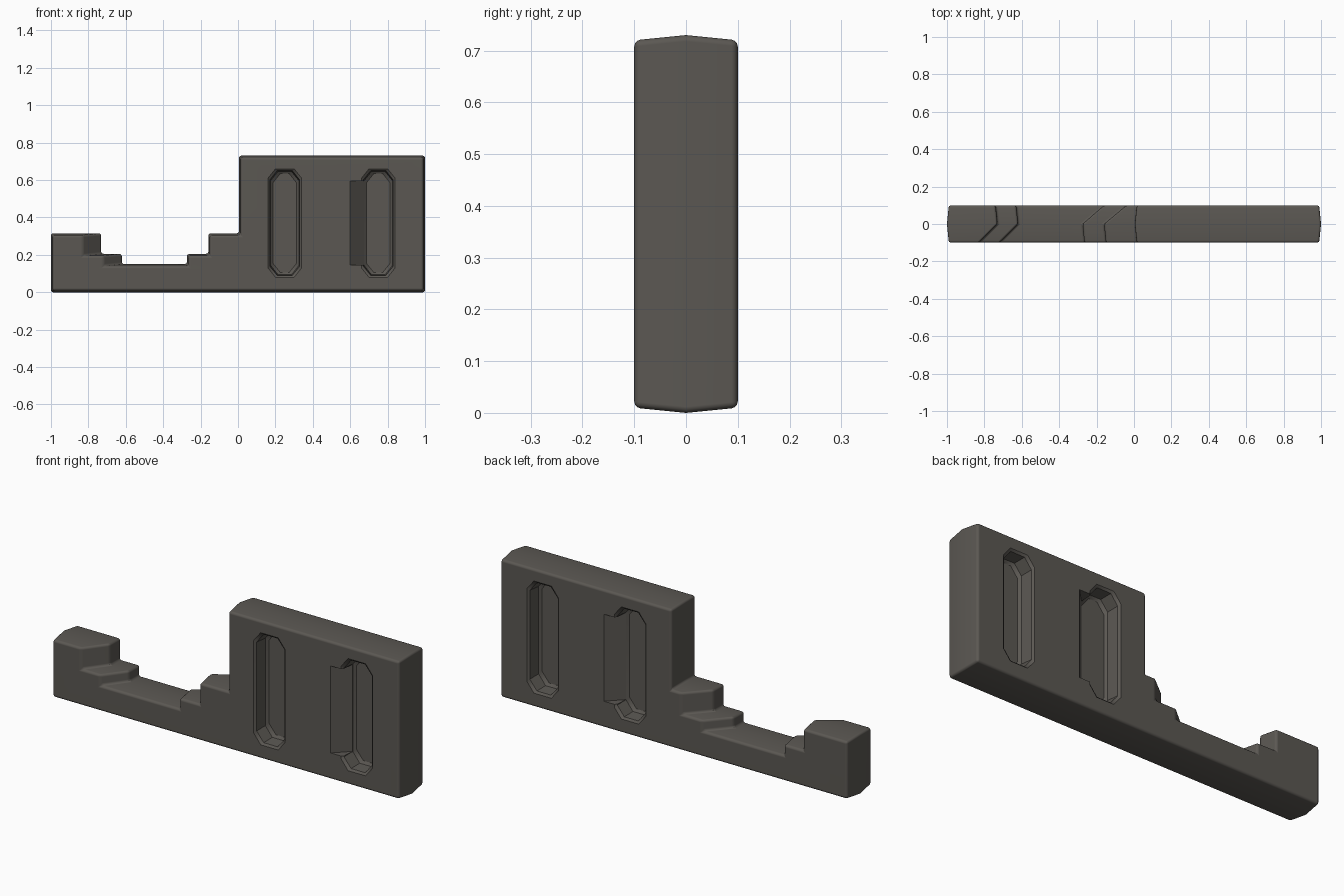
import bpy, bmesh

if "Cube" in bpy.data.objects:
    bpy.data.objects.remove(bpy.data.objects["Cube"])

# One warm dark grey for the whole part
mat = bpy.data.materials.new("warm dark grey")
mat.diffuse_color = (0.105, 0.097, 0.086, 1)
mat.use_nodes = True
mat.node_tree.nodes["Principled BSDF"].inputs["Base Color"].default_value = mat.diffuse_color


def loft(bm, rings):
    """Closed solid through rings of matching points."""
    vs = [[bm.verts.new(p) for p in r] for r in rings]
    n = len(vs[0])
    for a, b in zip(vs, vs[1:]):
        for i in range(n):
            j = (i + 1) % n
            bm.faces.new((a[i], a[j], b[j], b[i]))
    bm.faces.new(vs[0])
    bm.faces.new(vs[-1][::-1])


def make_object(name, bm):
    bmesh.ops.recalc_face_normals(bm, faces=bm.faces)
    me = bpy.data.meshes.new(name)
    bm.to_mesh(me)
    bm.free()
    ob = bpy.data.objects.new(name, me)
    bpy.context.collection.objects.link(ob)
    me.materials.append(mat)
    return ob


def section(y, d, left, right):
    """Stepped outline at depth y, drafted inwards by d.
    left/right are the x positions of the notch steps, outer first."""
    e, t = 1 - d, 0.73 - d
    s1, s2, s3 = 0.315 - d, 0.205 - d, 0.15 - d
    pts = [(-e, d), (e, d), (e, t), (0.005 + d, t), (0.005 + d, s1),
           (right[0], s1), (right[0], s2), (right[1], s2), (right[1], s3),
           (left[1], s3), (left[1], s2), (left[0], s2), (left[0], s1), (-e, s1)]
    return [(x, y, z) for x, z in pts]


# Plate body: front, parting line and back sections
bm = bmesh.new()
loft(bm, [section(-0.1, 0.01, (-0.83, -0.72), (-0.15, -0.265)),
          section(0.0, 0.0, (-0.73, -0.62), (-0.16, -0.275)),
          section(0.1, 0.01, (-0.74, -0.63), (-0.04, -0.16))])
plate = make_object("stepped_plate", bm)


def side(p, back):
    """Turn a front point half way round the panel centre for the back."""
    return (1 - p[0], -p[1], p[2]) if back else p


def slot(bm, cx, back):
    """Eight-sided pocket with eased rim and floor edge."""
    rings = []
    for depth, inset in ((-0.01, -0.02), (0.01, 0), (0.075, 0.004), (0.087, 0.016)):
        w, h = 0.08 - inset, 0.28 - inset
        a, b = w - 0.04, h - 0.05
        ring = [(w, -b), (w, b), (a, h), (-a, h), (-w, b), (-w, -b), (-a, -h), (a, -h)]
        rings.append([side((cx + x, -0.1 + depth, 0.37 + z), back) for x, z in ring])
    loft(bm, rings)


def ramp(bm, back):
    """Slanted lead-in beside the second slot."""
    tri = [(0.585, -0.115), (0.75, -0.115), (0.75, -0.025), (0.675, -0.025)]
    loft(bm, [[side((x, y, z), back) for x, y in tri] for z in (0.145, 0.595)])


# Pockets on both faces
bm = bmesh.new()
for back in (False, True):
    slot(bm, 0.25, back)
    slot(bm, 0.75, back)
    ramp(bm, back)
cutter = make_object("pocket_cutter", bm)
cutter.hide_render = True

# Rounded edges, then the pocket cuts
bev = plate.modifiers.new("edges", 'BEVEL')
bev.width = 0.012
bev.segments = 3
bev.limit_method = 'ANGLE'
cut = plate.modifiers.new("pockets", 'BOOLEAN')
cut.object = cutter
cut.operation = 'DIFFERENCE'
cut.solver = 'EXACT'
cut.use_self = True

bpy.context.view_layer.objects.active = plate
plate.select_set(True)
cutter.select_set(False)
for m in ("edges", "pockets"):
    bpy.ops.object.modifier_apply(modifier=m)
bpy.data.objects.remove(cutter)
bpy.ops.object.shade_smooth_by_angle(angle=0.6)
wn = plate.modifiers.new("flat_shading", 'WEIGHTED_NORMAL')
wn.keep_sharp = True
